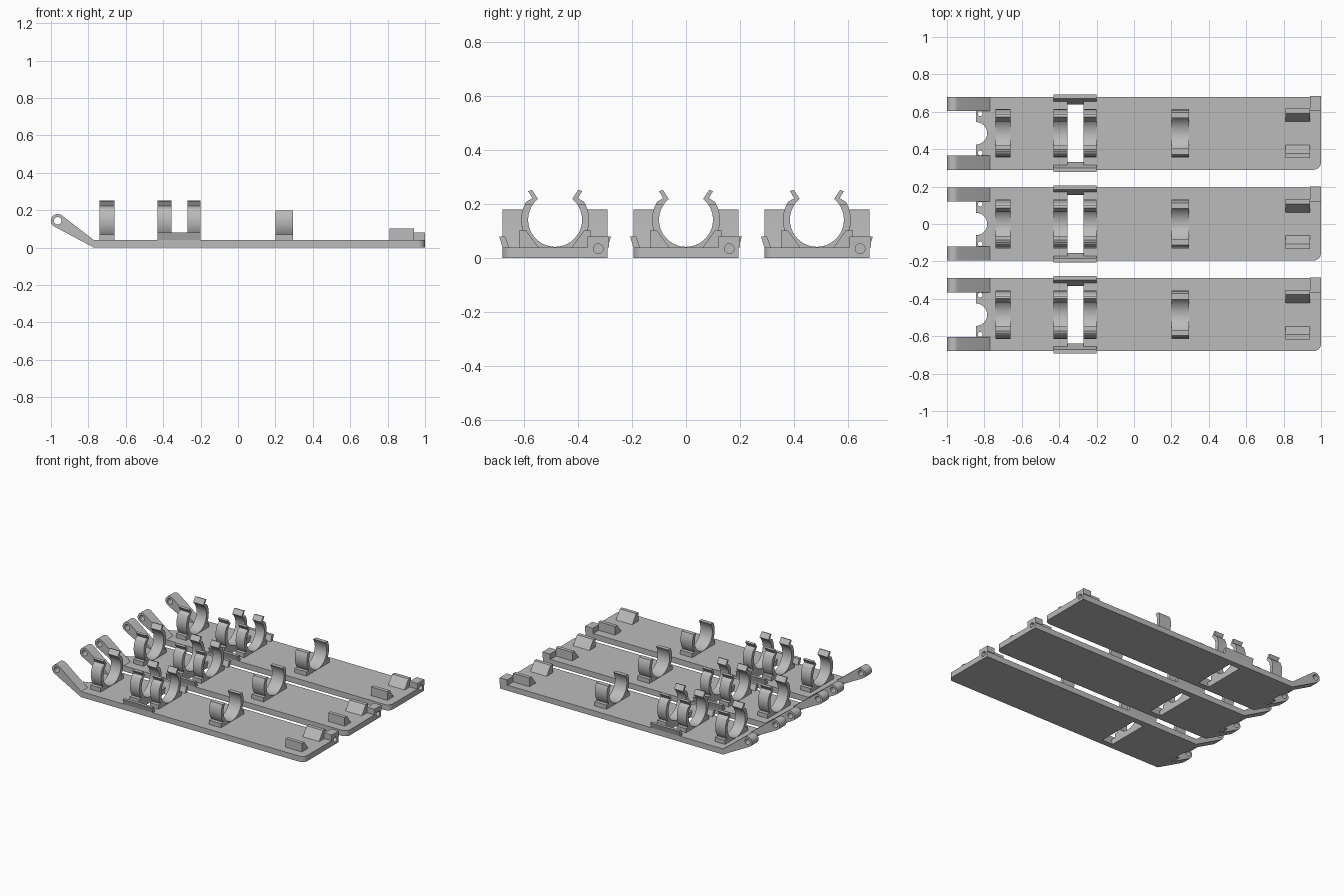
import bpy
import bmesh
from math import cos, sin, radians

if "Cube" in bpy.data.objects:
    bpy.data.objects.remove(bpy.data.objects["Cube"])

grey = bpy.data.materials.new("light_grey_plastic")
grey.use_nodes = True
COLOUR = (0.5, 0.5, 0.5, 1)
grey.diffuse_color = COLOUR
grey.node_tree.nodes["Principled BSDF"].inputs["Base Color"].default_value = COLOUR

PITCH = 0.485
HALF = 0.195      # half width of a tray
DECK = 0.04       # top of the plate
RING_Z = 0.142    # height of the clip centre
parts = []


def arc(cx, cy, r, start, end, n):
    """Points on an arc, angles in degrees."""
    angles = [radians(start + (end - start) * i / n) for i in range(n + 1)]
    return [(cx + r * cos(a), cy + r * sin(a)) for a in angles]


def circle(cx, cy, r, n=32):
    return arc(cx, cy, r, 0, 360, n)[:-1]


def prism(name, points, axis, low, high, keep=True):
    """Extrude a flat outline along x, y or z."""
    place = {"x": lambda p, d: (d, p[0], p[1]),
             "y": lambda p, d: (p[0], d, p[1]),
             "z": lambda p, d: (p[0], p[1], d)}[axis]
    bm = bmesh.new()
    face = bm.faces.new([bm.verts.new(place(p, low)) for p in points])
    grown = bmesh.ops.extrude_face_region(bm, geom=[face])["geom"]
    step = place((0, 0), high - low)
    bmesh.ops.translate(bm, vec=step,
                        verts=[g for g in grown if isinstance(g, bmesh.types.BMVert)])
    bmesh.ops.recalc_face_normals(bm, faces=bm.faces)
    mesh = bpy.data.meshes.new(name)
    bm.to_mesh(mesh)
    bm.free()
    mesh.materials.append(grey)
    obj = bpy.data.objects.new(name, mesh)
    bpy.context.collection.objects.link(obj)
    if keep:
        parts.append(obj)
    return obj


def cut(obj, *cutters):
    """Subtract cutters, then bake the result."""
    for cutter in cutters:
        mod = obj.modifiers.new("cut", "BOOLEAN")
        mod.operation = "DIFFERENCE"
        mod.solver = "EXACT"
        mod.object = cutter
        bpy.context.view_layer.objects.active = obj
        bpy.ops.object.modifier_apply(modifier=mod.name)


def cutter(points, axis, low, high):
    obj = prism("cutter", points, axis, low, high, keep=False)
    obj.hide_render = True
    helpers.append(obj)
    return obj


def mirrored(points):
    return [(-u, v) for u, v in reversed(points)]


helpers = []

# Base plate with one rounded corner, a cross slot and a pivot bore
plate = prism("base_plate",
              [(-0.77, HALF), (-0.77, -HALF)]
              + arc(0.96, -HALF + 0.04, 0.04, -90, 0, 8) + [(1, HALF)],
              "z", 0, DECK)
slot = cutter([(-0.15, -0.01), (0.15, -0.01), (0.19, 0.09), (-0.19, 0.09)],
              "x", -0.355, -0.27)
bore = cutter(circle(0.16, 0.035, 0.018), "x", 0.95, 1.1)
cut(plate, slot, bore)

# Raised pivot block on the back corner
block = prism("pivot_block", [(0.12, DECK), (0.2, DECK), (0.2, 0.08), (0.12, 0.08)],
              "x", 0.94, 1)
cut(block, bore)

# Wedge web between the arms, with a round notch and two small holes
web = prism("end_web", [(-0.77, 0), (-0.77, DECK), (-0.845, DECK)], "y", -0.12, 0.12)
cut(web, cutter(circle(-0.845, 0, 0.06), "z", -0.1, 0.2),
    *[cutter(circle(-0.822, y, 0.013, 16), "z", -0.1, 0.2) for y in (-0.105, 0.105)])

# Sloping hinge arms with eyelets
eyelet = cutter(circle(-0.964, 0.144, 0.02), "y", -1, 1)
for name, low in (("front_arm", -HALF), ("back_arm", 0.12)):
    arm = prism(name, [(-0.77, 0), (-0.77, DECK)] + arc(-0.964, 0.144, 0.036, 54, 240, 18),
                "y", low, low + 0.075)
    cut(arm, eyelet)

# Snap clips with flared lips, and one plain open clip
lip = [(0.084, 0.222), (0.1, 0.248), (0.086, 0.253), (0.064, 0.22)]
lipped = (arc(0, RING_Z, 0.126, 148, 392, 40) + lip
          + arc(0, RING_Z, 0.1, 408, 132, 44) + mirrored(lip))
plain = arc(0, RING_Z, 0.126, 153, 387, 40) + arc(0, RING_Z, 0.1, 395, 145, 44)
for name, outline, low, high in (("end_clip", lipped, -0.74, -0.66),
                                 ("slot_clip_right", lipped, -0.43, -0.355),
                                 ("slot_clip_left", lipped, -0.27, -0.2),
                                 ("plain_clip", plain, 0.2, 0.295)):
    prism(name, outline, "x", low, high)
    foot = [(0.076, DECK), (0.13, DECK), (0.13, 0.07), (0.076, 0.07)]
    prism(name + "_back_foot", foot, "x", low, high)
    prism(name + "_front_foot", mirrored(foot), "x", low, high)

# Latch rails beside the slot and sloped cradle blocks at the far end
rail = [(0.17, DECK), (HALF, DECK), (0.207, 0.08), (0.185, 0.08)]
cradle = [(0.062, DECK), (0.133, DECK), (0.133, 0.102), (0.107, 0.102)]
for side, flip in (("back", list), ("front", mirrored)):
    prism(side + "_latch_rail", flip(rail), "x", -0.43, -0.2)
    prism(side + "_cradle", flip(cradle), "x", 0.81, 0.94)

for obj in helpers:
    bpy.data.objects.remove(obj)

# Smooth curved walls while keeping edges sharp
bpy.ops.object.select_all(action="DESELECT")
for obj in parts:
    obj.select_set(True)
bpy.context.view_layer.objects.active = plate
bpy.ops.object.shade_smooth_by_angle(angle=radians(30))

# Three identical trays side by side
for label, offset in (("front", -PITCH), ("rear", PITCH)):
    for obj in parts:
        twin = obj.copy()
        twin.name = label + "_tray_" + obj.name
        twin.location.y = offset
        bpy.context.collection.objects.link(twin)
